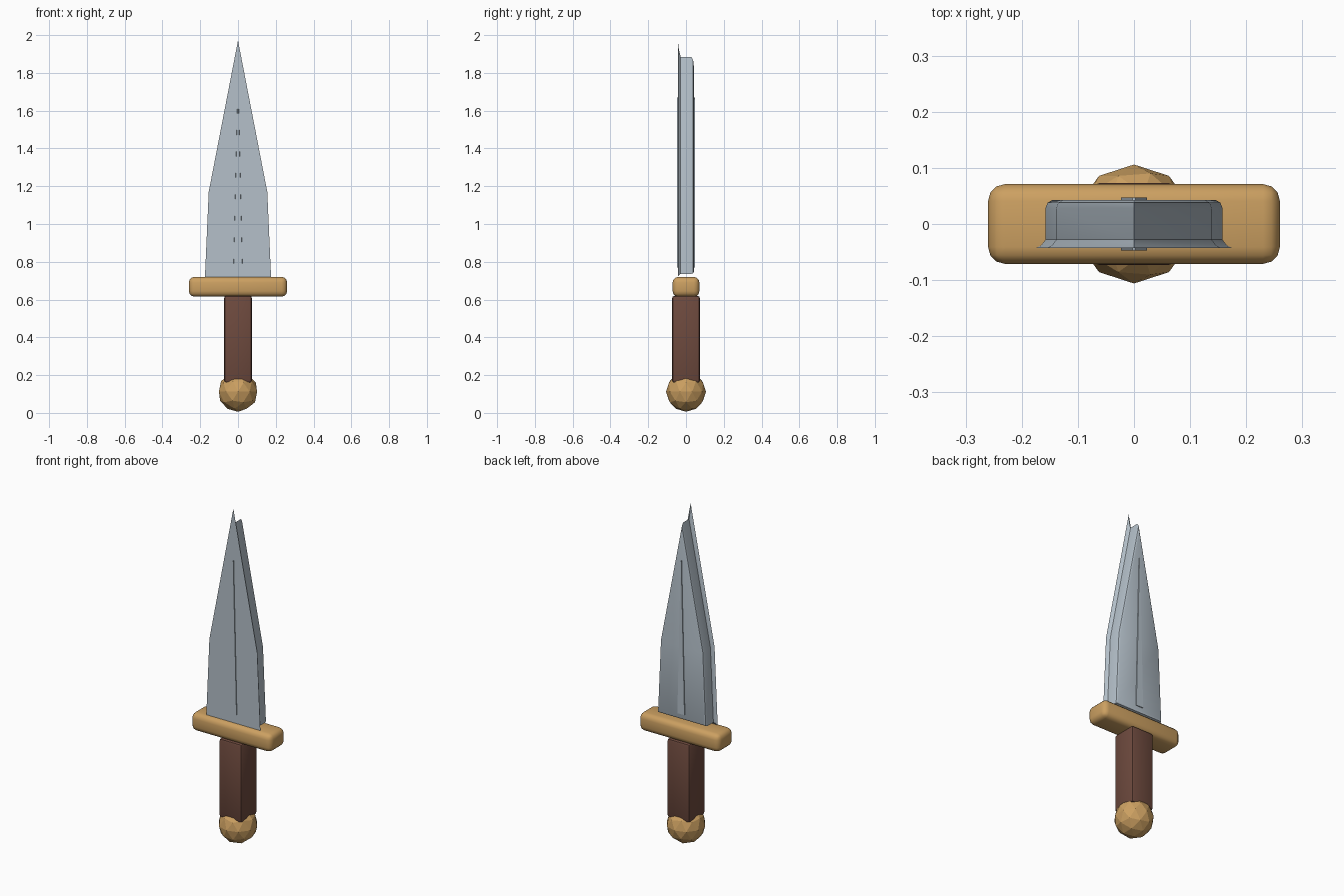
import bpy, bmesh, math
from mathutils import Vector

if "Cube" in bpy.data.objects:
    bpy.data.objects.remove(bpy.data.objects["Cube"])


def material(name, rgb):
    m = bpy.data.materials.new(name)
    m.diffuse_color = (*rgb, 1)
    m.use_nodes = True
    m.node_tree.nodes["Principled BSDF"].inputs["Base Color"].default_value = m.diffuse_color
    return m


STEEL = material("steel", (0.46, 0.53, 0.59))
GOLD = material("gold", (0.60, 0.35, 0.12))
LEATHER = material("brown leather", (0.155, 0.068, 0.048))


def add_object(name, bm, mat, smooth=None):
    bmesh.ops.recalc_face_normals(bm, faces=bm.faces)
    me = bpy.data.meshes.new(name)
    bm.to_mesh(me)
    bm.free()
    me.materials.append(mat)
    ob = bpy.data.objects.new(name, me)
    bpy.context.collection.objects.link(ob)
    if smooth:
        bpy.ops.object.select_all(action='DESELECT')
        ob.select_set(True)
        bpy.context.view_layer.objects.active = ob
        bpy.ops.object.shade_smooth_by_angle(angle=math.radians(smooth))
    return ob


def rounded_box(name, size, centre, bevel, segments, mat):
    bm = bmesh.new()
    bmesh.ops.create_cube(bm, size=1)
    for v in bm.verts:
        v.co = Vector(a * b for a, b in zip(v.co, size)) + Vector(centre)
    bmesh.ops.bevel(bm, geom=bm.edges[:], offset=bevel, segments=segments,
                    profile=0.5, affect='EDGES')
    return add_object(name, bm, mat, 40)


def inset(outline, d):
    """Move every side of a counter-clockwise outline inwards by d."""
    pts = [Vector(p) for p in outline]
    out = []
    for i, p in enumerate(pts):
        a = (p - pts[i - 1]).normalized()
        b = (pts[(i + 1) % len(pts)] - p).normalized()
        na, nb = Vector((-a.y, a.x)), Vector((-b.y, b.x))
        out.append(p + (na + nb) * d / (1 + na.dot(nb)))
    return out


def loft(name, outline, rows, mat):
    """Stack inset copies of an xz outline along y and cap both ends."""
    bm = bmesh.new()
    rings = [[bm.verts.new((p.x, y, p.y)) for p in inset(outline, d)] for y, d in rows]
    n = len(outline)
    for r, s in zip(rings, rings[1:]):
        for i in range(n):
            j = (i + 1) % n
            bm.faces.new((r[i], r[j], s[j], s[i]))
    bm.faces.new(rings[0])
    bm.faces.new(rings[-1])
    return add_object(name, bm, mat, 35)


# Blade: full outline at the front, flared into a narrower body, rounded at the back
blade_outline = [(-0.175, 0.72), (0.175, 0.72), (0.155, 1.17), (0, 1.972), (-0.155, 1.17)]
loft("blade", blade_outline,
     [(-0.043, 0), (-0.038, 0.009), (-0.028, 0.0165), (0.028, 0.0165),
      (0.038, 0.020), (0.043, 0.029)], STEEL)

# Thin tapered ridge on each flat of the blade
ridge_outline = [(-0.024, 0.77), (0.024, 0.77), (0.003, 1.67), (-0.003, 1.67)]
for name, side in (("front_ridge", -1), ("back_ridge", 1)):
    loft(name, ridge_outline, [(side * 0.040, 0), (side * 0.047, 0.001)], STEEL)

# Guard and grip
rounded_box("guard", (0.52, 0.142, 0.105), (0, 0, 0.6675), 0.03, 3, GOLD)
rounded_box("grip", (0.147, 0.147, 0.46), (0, 0, 0.39), 0.013, 2, LEATHER)

# Faceted pommel
bm = bmesh.new()
bmesh.ops.create_icosphere(bm, subdivisions=2, radius=0.106)
bmesh.ops.translate(bm, verts=bm.verts, vec=(0, 0, 0.112))
add_object("pommel", bm, GOLD)
